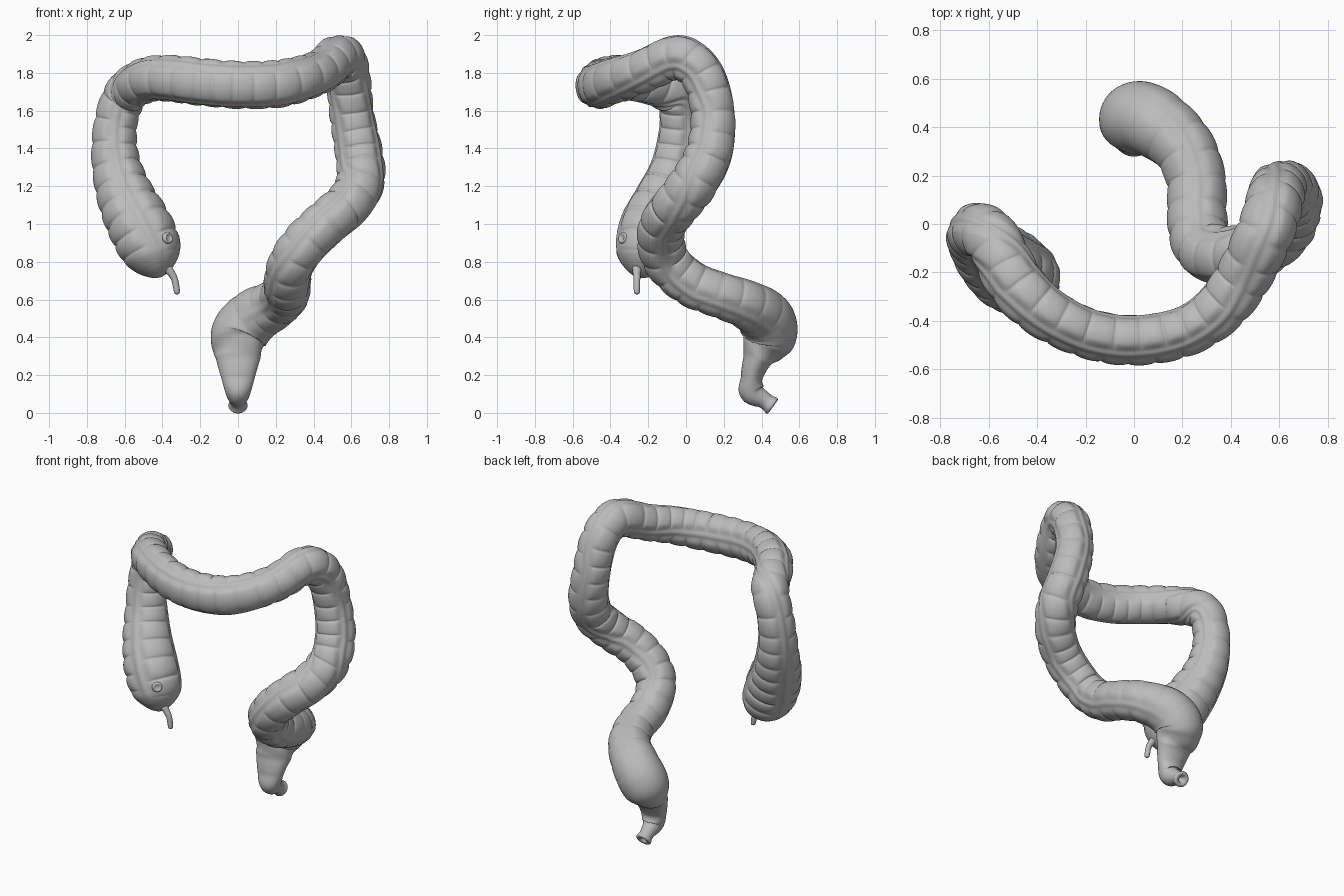
import bpy, bmesh, math
from mathutils import Vector
from mathutils.bvhtree import BVHTree

default_cube = bpy.data.objects.get("Cube")
if default_cube:
    bpy.data.objects.remove(default_cube, do_unlink=True)

# One neutral colour for everything
grey = bpy.data.materials.new("neutral_grey")
grey.use_nodes = True
grey.diffuse_color = (0.5, 0.5, 0.5, 1)
grey.node_tree.nodes["Principled BSDF"].inputs["Base Color"].default_value = (0.5, 0.5, 0.5, 1)

# Centre line of the bowel with its radius: x, y, z, r
PATH = [
    (-.41, -.25, .72, .10), (-.455, -.22, .85, .155), (-.515, -.19, .98, .165),
    (-.585, -.13, 1.12, .15), (-.635, -.07, 1.27, .13), (-.655, -.04, 1.42, .116),
    (-.64, -.03, 1.57, .11), (-.59, -.06, 1.69, .112), (-.49, -.24, 1.76, .115),
    (-.37, -.36, 1.77, .114), (-.19, -.45, 1.75, .112), (0, -.478, 1.735, .112),
    (.2, -.445, 1.74, .112), (.34, -.36, 1.77, .112), (.45, -.22, 1.815, .112),
    (.53, -.06, 1.883, .115), (.565, .03, 1.855, .115), (.585, .105, 1.755, .114),
    (.605, .145, 1.57, .115), (.64, .125, 1.38, .122), (.65, .05, 1.23, .124),
    (.59, -.045, 1.11, .122), (.475, -.12, 1.01, .121), (.36, -.133, .9, .121),
    (.285, -.09, .79, .12), (.26, .03, .685, .12), (.257, .18, .625, .12),
    (.2, .32, .575, .128), (.08, .42, .505, .146), (.005, .435, .41, .15),
    (0, .38, .29, .118), (0, .348, .19, .09), (0, .352, .11, .067),
    (0, .41, .07, .046), (0, .455, .038, .043),
]
# Facing of the first muscle band, by control point number
BAND_FACING = [
    (0, (.2, -1, 0)), (6, (0, -1, .1)), (9, (0, -.7, .7)), (13, (0, -.6, .8)),
    (15, (0, 0, 1)), (17, (0, .8, .6)), (18, (-.2, 1, 0)), (21, (0, .9, .4)),
    (25, (0, .2, 1)), (28, (0, .5, 1)), (34, (0, 1, 0)),
]
SIDES = 80
STEP = 0.006


def smooth(a, b, x):
    t = min(1, max(0, (x - a) / (b - a)))
    return t * t * (3 - 2 * t)


def spline(points, u):
    """Catmull-Rom value at parameter u."""
    last = len(points) - 1
    i = min(int(u), last - 1)
    t = u - i
    a, b, c, d = (Vector(points[min(max(k, 0), last)]) for k in range(i - 1, i + 3))
    return (b * 2 + (c - a) * t + (a * 2 - b * 5 + c * 4 - d) * t * t
            + (b * 3 - a - c * 3 + d) * t ** 3) / 2


def facing(u):
    for (u0, f0), (u1, f1) in zip(BAND_FACING, BAND_FACING[1:]):
        if u <= u1:
            return Vector(f0).lerp(Vector(f1), smooth(u0, u1, u))
    return Vector(f1)


def resample(points, step):
    """Evenly spaced list of (parameter, position, radius)."""
    out, previous, travelled = [], None, step
    fine = 150
    for k in range((len(points) - 1) * fine + 1):
        value = spline(points, k / fine)
        position = value.to_3d()
        if previous:
            travelled += (position - previous).length
        previous = position
        if travelled >= step:
            out.append((k / fine, position, value[3]))
            travelled -= step
    return out


def add_ring(bm, centre, normal, side, radius_at, sides):
    ring = []
    for k in range(sides):
        a = math.tau * k / sides
        ring.append(bm.verts.new(centre + (normal * math.cos(a) + side * math.sin(a)) * radius_at(a)))
    return ring


def skin(bm, rings):
    for low, high in zip(rings, rings[1:]):
        for k in range(len(low)):
            j = (k + 1) % len(low)
            bm.faces.new((low[k], low[j], high[j], high[k]))
    bm.faces.new(rings[0])
    bm.faces.new(rings[-1])
    bmesh.ops.recalc_face_normals(bm, faces=bm.faces)


def finish(bm, name):
    mesh = bpy.data.meshes.new(name)
    bm.to_mesh(mesh)
    bm.free()
    mesh.materials.append(grey)
    mesh.shade_smooth()
    bpy.context.collection.objects.link(bpy.data.objects.new(name, mesh))


def pouch_scale(angle, s, amount):
    """Radius factor: three raised bands with creased pouches between them."""
    third = math.tau / 3
    sector = int(angle // third)
    inside = angle % third
    d = math.degrees(min(inside, third - inside))
    pouch = smooth(10, 32, d)
    wave = s / 0.108 + sector * 0.37 + 0.16 * math.sin(s * 7 + sector * 2)
    bulge = abs(math.sin(math.pi * wave)) ** 0.28
    band = 0.035 * math.exp(-(d / 7) ** 4)
    return 1 + amount * (pouch * (0.14 * bulge - 0.085) - 0.04 * (1 - pouch) + band)


# Bowel: ringed tube from the blind pouch to the outlet
bm = bmesh.new()
rings = []
samples = resample(PATH, STEP)
CAP = 0.12
for i, (u, centre, radius) in enumerate(samples):
    s = i * STEP
    ahead = samples[min(i + 1, len(samples) - 1)][1]
    behind = samples[max(i - 1, 0)][1]
    tangent = (ahead - behind).normalized()
    reference = facing(u)
    normal = (reference - tangent * reference.dot(tangent)).normalized()
    side = tangent.cross(normal)
    if s < CAP:
        radius *= math.sqrt(max(0.01, 1 - (1 - s / CAP) ** 2))
    amount = smooth(0, 0.25, s) * (1 - 0.35 * smooth(24, 26, u)) * (1 - smooth(26.5, 29, u))
    flare = 1 + 0.18 * smooth(33.3, 34, u)
    # The crossing stretch is taller than deep
    tall = 0.09 * smooth(8, 10, u) * (1 - smooth(12, 14, u))
    shape = Vector((1 - tall, 1 - tall, 1 + tall))
    # The last stretch is flattened front to back
    flat = 1 - 0.36 * smooth(29, 30.3, u) * (1 - smooth(31, 32, u))
    rings.append(add_ring(bm, centre, normal * shape * flat, side * shape,
                          lambda a: radius * flare * pouch_scale(a, s, amount), SIDES))
# Outlet: rounded lip turned inwards to a small hole
for offset, r in ((.008, .046), (.01, .036), (.004, .02), (-.03, .012)):
    rings.append(add_ring(bm, centre + tangent * offset, normal, side, lambda a: r, SIDES))
skin(bm, rings)
surface = BVHTree.FromBMesh(bm)
finish(bm, "bowel")

# Thin tail under the blind pouch
TAIL = [(-.40, -.25, .79, .045), (-.365, -.26, .755, .024), (-.337, -.26, .71, .018),
        (-.326, -.26, .66, .017), (-.323, -.26, .635, .014), (-.323, -.26, .627, .003)]
bm = bmesh.new()
rings = []
line = resample(TAIL, 0.004)
for i, (u, centre, radius) in enumerate(line):
    tangent = (line[min(i + 1, len(line) - 1)][1] - line[max(i - 1, 0)][1]).normalized()
    normal = (Vector((0, -1, 0)) + tangent * tangent.y).normalized()
    rings.append(add_ring(bm, centre, normal, tangent.cross(normal), lambda a: radius, 20))
skin(bm, rings)
finish(bm, "appendix")

# Valve opening: a raised ring around a dished hole, seated on the pouch
target = Vector((-.39, -.31, .93))
approach = Vector((.6, -.78, -.1)).normalized()
seat, out, _, _ = surface.ray_cast(target + approach, -approach)
up = (Vector((0, 0, 1)) - out * out.z).normalized()
LIP = [(-.02, .036), (0, .03), (.006, .026), (.008, .022), (.006, .018), (.002, .014), (.001, .01)]
bm = bmesh.new()
skin(bm, [add_ring(bm, seat + out * h, up, out.cross(up), lambda a: r, 32) for h, r in LIP])
finish(bm, "valve_opening")
